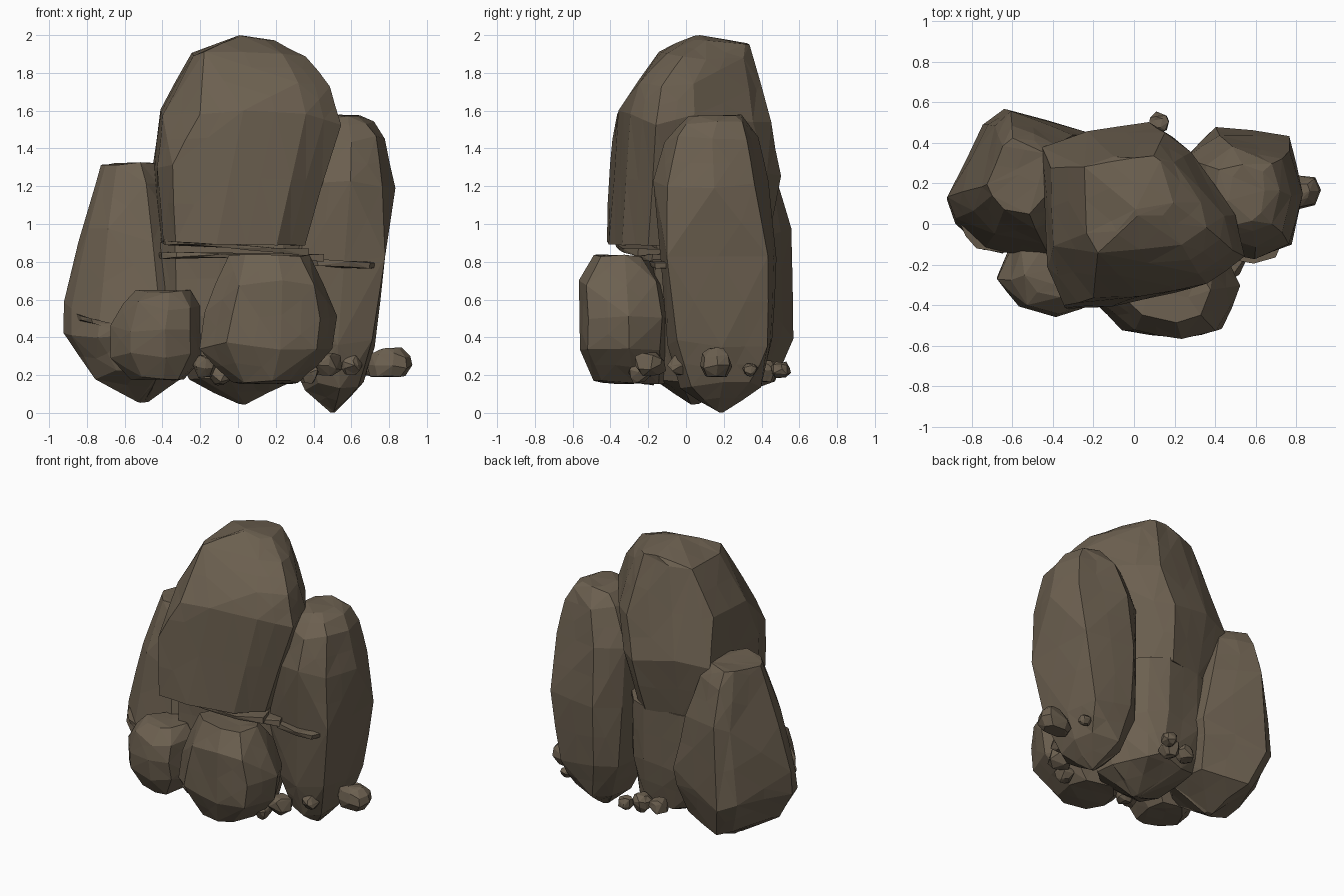
import bpy, bmesh, math, random
from mathutils import Vector

cube = bpy.data.objects.get("Cube")
if cube:
    bpy.data.objects.remove(cube, do_unlink=True)

stone = bpy.data.materials.new("brown stone")
stone.use_nodes = True
colour = (0.15, 0.117, 0.08, 1)
stone.diffuse_color = colour
stone.node_tree.nodes["Principled BSDF"].inputs["Base Color"].default_value = colour

# Plan outlines, fitted to the box of each ring
SLANTED = [(0, .85), (.25, .94), (.58, 1), (.72, .9), (.95, .5), (1, .25), (.8, .08), (.4, 0), (.12, 0), (.03, .2)]
CLIPPED = [(0, .8), (.25, .94), (.58, 1), (.72, .9), (.95, .5), (1, .25), (.8, .08), (.45, 0), (.22, 0), (.02, .32)]
ROUNDED = [(0, .4), (.12, .75), (.36, 1), (.88, .9), (1, .55), (.88, .1), (.6, 0), (.2, .1)]
SQUARE = [(0, .3), (.06, .8), (.33, 1), (.95, .94), (1, .5), (.97, .08), (.6, 0), (.2, .08)]
LEFT = [(0, .35), (.06, .8), (.33, 1), (.88, .88), (1, .52), (.88, .12), (.6, 0), (.25, .08)]
RIGHT = [(0, .4), (.05, .24), (.25, .07), (.67, 0), (1, .3), (.95, .82), (.38, 1), (.24, .9)]


def rock(name, rings, outline=ROUNDED, tilt=0, rough=0.008, seed=1):
    """Hull a stack of (z, x0, x1, y0, y1, own outline) rings, then chip its facets."""
    rng = random.Random(seed)
    bm = bmesh.new()
    for i, (z, x0, x1, y0, y1, *own) in enumerate(rings):
        # Stagger the inner rings so that no level bands show
        stagger = 4 if 0 < i < len(rings) - 1 else 1
        for u, v in (own or [outline])[0]:
            x = x0 + (x1 - x0) * u
            j = Vector([rng.uniform(-rough, rough) for _ in range(3)])
            j.z *= stagger
            bm.verts.new(Vector((x, y0 + (y1 - y0) * v, z + tilt * x)) + j)
    hull = bmesh.ops.convex_hull(bm, input=bm.verts)
    loose = set(hull["geom_interior"]) | set(hull["geom_unused"])
    bmesh.ops.delete(bm, geom=[v for v in loose if isinstance(v, bmesh.types.BMVert)], context="VERTS")
    # Merge near-flat facets into broad planes, then add shallow chips
    bmesh.ops.dissolve_limit(bm, angle_limit=math.radians(8), verts=bm.verts, edges=bm.edges)
    bmesh.ops.triangulate(bm, faces=bm.faces)
    long_edges = [e for e in bm.edges if e.calc_length() > 0.2]
    bmesh.ops.subdivide_edges(bm, edges=long_edges, cuts=1)
    bmesh.ops.triangulate(bm, faces=bm.faces)
    bm.normal_update()
    for v in bm.verts:
        v.co += v.normal * rng.uniform(-rough, rough) * 0.7
    bmesh.ops.recalc_face_normals(bm, faces=bm.faces)
    mesh = bpy.data.meshes.new(name)
    bm.to_mesh(mesh)
    bm.free()
    mesh.materials.append(stone)
    obj = bpy.data.objects.new(name, mesh)
    bpy.context.collection.objects.link(obj)


def pebble(name, x, y, z, r, seed):
    """Small chamfered stone."""
    rings = [(z + h * r, x - r * s, x + r * s, y - r * s, y + r * s)
             for h, s in ((-.8, .5), (-.2, 1), (.3, .95), (.75, .5))]
    rock(name, rings, rough=r * 0.1, seed=seed)


# Central pillar: overhanging upper block on a recessed base
rock("central_pillar_upper", [
    (.89, -.42, .36, -.41, .42), (1.28, -.46, .45, -.4, .51), (1.57, -.41, .55, -.36, .44, CLIPPED),
    (1.73, -.34, .49, -.3, .38, CLIPPED), (1.89, -.25, .36, -.14, .36), (1.96, -.06, .2, .02, .34),
    (1.99, .01, .04, .04, .08)], SLANTED, tilt=-.03, seed=3)
rock("central_pillar_base", [
    (.05, 0, .04, .03, .07), (.19, -.27, .29, -.17, .36), (.5, -.42, .4, -.22, .41),
    (.9, -.43, .4, -.2, .42)], SLANTED, seed=4)

# Flanking pillars
rock("left_pillar", [
    (.01, .49, .51, .17, .19), (.15, .35, .67, -.03, .39), (.38, .26, .72, -.09, .46, SQUARE),
    (.8, .22, .79, -.15, .48, SQUARE), (1.22, .22, .84, -.18, .44), (1.46, .33, .78, -.11, .38),
    (1.53, .4, .72, -.04, .34), (1.57, .47, .65, .02, .29)], LEFT, seed=5)
rock("right_pillar", [
    (.06, -.53, -.48, .13, .18), (.2, -.78, -.24, -.1, .46), (.4, -.92, -.19, -.17, .57),
    (.57, -.92, -.18, -.16, .58), (.95, -.82, -.27, -.09, .55), (1.2, -.755, -.36, -.02, .49),
    (1.32, -.72, -.42, .05, .42)], RIGHT, seed=6)

# Front boulders
rock("front_boulder", [
    (.16, -.03, .32, -.49, -.1), (.35, -.2, .5, -.57, -.08), (.5, -.18, .52, -.57, -.08),
    (.68, -.12, .47, -.57, -.1), (.83, -.05, .38, -.48, -.2)], seed=7)
rock("side_boulder", [
    (.18, -.56, -.28, -.38, -.05), (.3, -.67, -.2, -.44, 0), (.45, -.67, -.19, -.46, 0),
    (.57, -.61, -.2, -.44, -.02), (.64, -.54, -.26, -.36, -.1)], seed=8)

# Thin ledges inside the cracks
for name, box, outline, tilt in (
        ("upper_ledge", (.88, -.41, .38, -.37, .1), SLANTED, -.08),
        ("lower_ledge", (.83, -.43, .46, -.27, .1), SLANTED, -.02),
        ("left_ledge", (.81, .34, .75, -.19, .1), ROUNDED, -.04),
        ("right_ledge", (.27, -.85, -.55, -.14, .2), RIGHT, -.28)):
    z, *sides = box
    rock(name, [(z - .015, *sides), (z + .015, *sides)], outline, tilt, .006, 9)

# Rubble around the foot
rock("side_stone", [
    (.19, .7, .88, .1, .22), (.25, .67, .92, .08, .25), (.31, .7, .91, .09, .23),
    (.34, .76, .87, .12, .2)], rough=.006, seed=10)
rubble = [(.47, -.19, .26, .08), (.37, -.25, .21, .06), (-.18, -.26, .25, .07), (-.1, -.2, .2, .06),
          (.12, .5, .23, .05), (.05, .42, .22, .07), (-.08, .42, .23, .06),
          (.6, -.03, .25, .06), (.7, .34, .23, .04)]
for i, spot in enumerate(rubble):
    pebble(f"rubble_{i + 1}", *spot, seed=20 + i)
